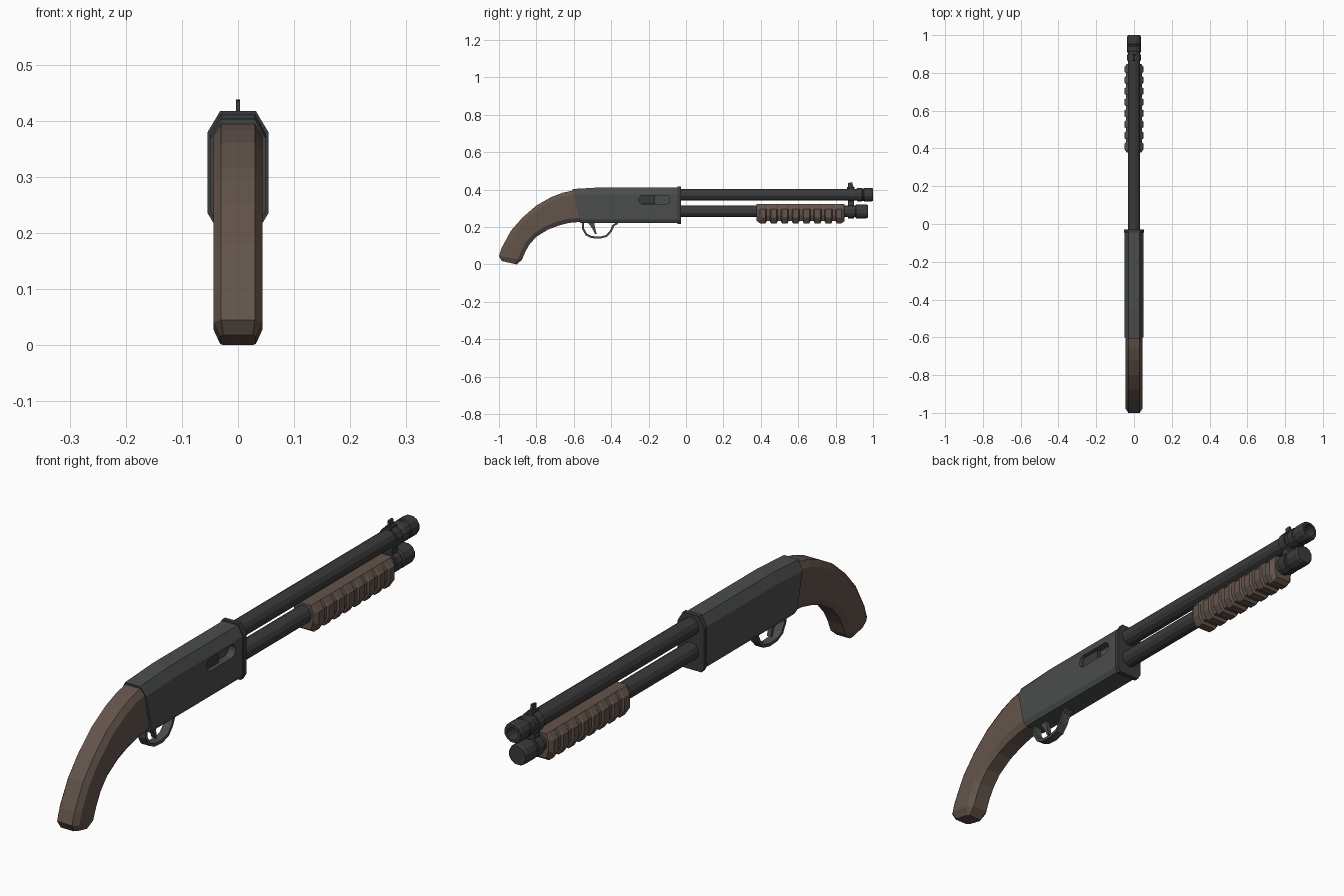
import bpy, bmesh, math
from mathutils import Vector

if "Cube" in bpy.data.objects:
    bpy.data.objects.remove(bpy.data.objects["Cube"])

def mat(name, c):
    m = bpy.data.materials.new(name)
    m.diffuse_color = (*c, 1)
    m.use_nodes = True
    m.node_tree.nodes["Principled BSDF"].inputs["Base Color"].default_value = m.diffuse_color
    return m

WOOD = mat("wood", (0.125, 0.088, 0.07))
STEEL = mat("receiver_steel", (0.07, 0.075, 0.073))
DARK = mat("barrel_steel", (0.042, 0.043, 0.043))

def loft(name, rings, material, closed=False):
    """Skin equal-length rings of points; cap the ends unless closed."""
    bm = bmesh.new()
    vs = [[bm.verts.new(p) for p in r] for r in rings]
    n = len(vs[0])
    pairs = list(zip(vs, vs[1:])) + ([(vs[-1], vs[0])] if closed else [])
    for a, b in pairs:
        for i in range(n):
            j = (i + 1) % n
            bm.faces.new((a[i], a[j], b[j], b[i]))
    if not closed:
        bm.faces.new(vs[0])
        bm.faces.new(vs[-1])
    bmesh.ops.recalc_face_normals(bm, faces=bm.faces)
    me = bpy.data.meshes.new(name)
    bm.to_mesh(me)
    bm.free()
    me.materials.append(material)
    ob = bpy.data.objects.new(name, me)
    bpy.context.collection.objects.link(ob)
    return ob

def section(top, bot, w, ft, fb, ct, cb):
    """Chamfered cross-section between a top and bottom (y, z) point."""
    t, b = Vector((0, *top)), Vector((0, *bot))
    d = (b - t).normalized()
    half = [(ft, t), (w, t + d * ct), (w, b - d * cb), (fb, b)]
    return ([Vector((x, p.y, p.z)) for x, p in half]
            + [Vector((-x, p.y, p.z)) for x, p in reversed(half)])

def tube(name, profile, cz, material, n=12, closed=False):
    """Turn a (y, radius) profile around the y axis at height cz."""
    rings = [[(r * math.cos(2 * math.pi * (i + .5) / n), y,
               cz + r * math.sin(2 * math.pi * (i + .5) / n)) for i in range(n)]
             for y, r in profile]
    return loft(name, rings, material, closed)

def box(name, x0, x1, y0, y1, z0, z1, material):
    return loft(name, [[(x0, y, z0), (x1, y, z0), (x1, y, z1), (x0, y, z1)]
                       for y in (y0, y1)], material)

def strip(name, path, hw, th, material):
    """Flat bar following a (y, z) path; th holds a thickness per point."""
    rings = []
    for i, p in enumerate(path):
        a, b = Vector(path[max(i - 1, 0)]), Vector(path[min(i + 1, len(path) - 1)])
        t = (b - a).normalized()
        nrm = Vector((-t.y, t.x)) * th[i] / 2
        o, q = Vector(p) + nrm, Vector(p) - nrm
        rings.append([(-hw, *o), (hw, *o), (hw, *q), (-hw, *q)])
    return loft(name, rings, material)

# Pistol-grip stock: top / bottom outline pairs
stock = [((-.595, .397), (-.555, .228)), ((-.66, .383), (-.625, .222)),
         ((-.72, .36), (-.68, .208)), ((-.80, .315), (-.738, .186)),
         ((-.875, .25), (-.80, .148)), ((-.936, .18), (-.838, .105)),
         ((-.985, .09), (-.859, .068)), ((-1.0, .045), (-.877, .025))]
rings = [section(t, b, .044, .03, .03, .022, .022) for t, b in stock]
rings.append(section((-.985, .018), (-.905, 0), .032, .026, .026, .012, .012))
loft("stock", rings, WOOD)

# Receiver with ejection slot on the right side
receiver = loft("receiver", [
    section((-.608, .403), (-.567, .222), .05, .03, .04, .036, .018),
    section((-.45, .412), (-.45, .222), .05, .03, .04, .036, .018),
    section((-.04, .412), (-.04, .222), .05, .03, .04, .036, .018)], STEEL)

slot = []
for k in range(16):
    a = math.pi * (k + .5) / 8 - math.pi / 2
    cy = -.11 if math.cos(a) > 0 else -.227
    slot.append((cy + .024 * math.cos(a), .345 + .024 * math.sin(a)))
cutter = loft("slot_cutter", [[(x, y, z) for y, z in slot] for x in (.022, .08)], STEEL)
cutter.hide_render = True
mod = receiver.modifiers.new("slot", 'BOOLEAN')
mod.operation, mod.solver, mod.object = 'DIFFERENCE', 'EXACT', cutter
bpy.context.view_layer.objects.active = receiver
bpy.ops.object.modifier_apply(modifier="slot")
bpy.data.objects.remove(cutter)
box("bolt", .015, .036, -.25, -.165, .322, .368, DARK)

# Front plate of the receiver
loft("receiver_front_plate", [
    section((y, .417), (y, .215), .054, .032, .042, .037, .02)
    for y in (-.045, -.028)], DARK)

# Barrel with hollow muzzle, and magazine tube with end cap
tube("barrel", [(-.04, .032), (.91, .032), (.918, .037), (.94, .037), (.943, .034),
                (.95, .034), (.953, .037), (.993, .037), (1.0, .033),
                (1.0, .023), (.88, .023)], .373, DARK)
tube("magazine_tube", [(-.04, .032), (.905, .032), (.91, .038), (.965, .038),
                       (.973, .034)], .283, DARK)

# Clamp joining the tubes, with front sight
for name, cz in (("barrel_clamp", .373), ("magazine_clamp", .283)):
    tube(name, [(.866, .03), (.866, .038), (.897, .038), (.897, .03)], cz, DARK, closed=True)
box("clamp_bridge", -.016, .016, .866, .897, .305, .35, DARK)
box("sight_base", -.011, .011, .862, .9, .40, .415, DARK)
strip("front_sight", [(.881, .41), (.878, .437)], .004, [.03, .022], DARK)

# Ribbed pump grip
def pump(y, g=0, s=1):
    return section((y, .322), (y, .22 + g), .05 * s - g * .6, .03, .03, .025, .03)

rings = [pump(.378, .012, .9), pump(.395)]
for k in range(7):
    c = .44 + k * .0585
    rings += [pump(c - .014), pump(c - .009, .011), pump(c + .009, .011), pump(c + .014)]
rings += [pump(.832), pump(.848, .012, .9)]
loft("pump_grip", rings, WOOD)

# Trigger guard and trigger
guard = [(-.552, .228), (-.55, .19), (-.533, .16), (-.505, .146), (-.46, .143),
         (-.425, .152), (-.402, .178), (-.388, .208), (-.366, .222)]
strip("trigger_guard", guard, .016, [.011] * 9, STEEL)
strip("trigger", [(-.508, .228), (-.498, .205), (-.49, .185), (-.482, .162)],
      .008, [.034, .02, .013, .008], STEEL)
